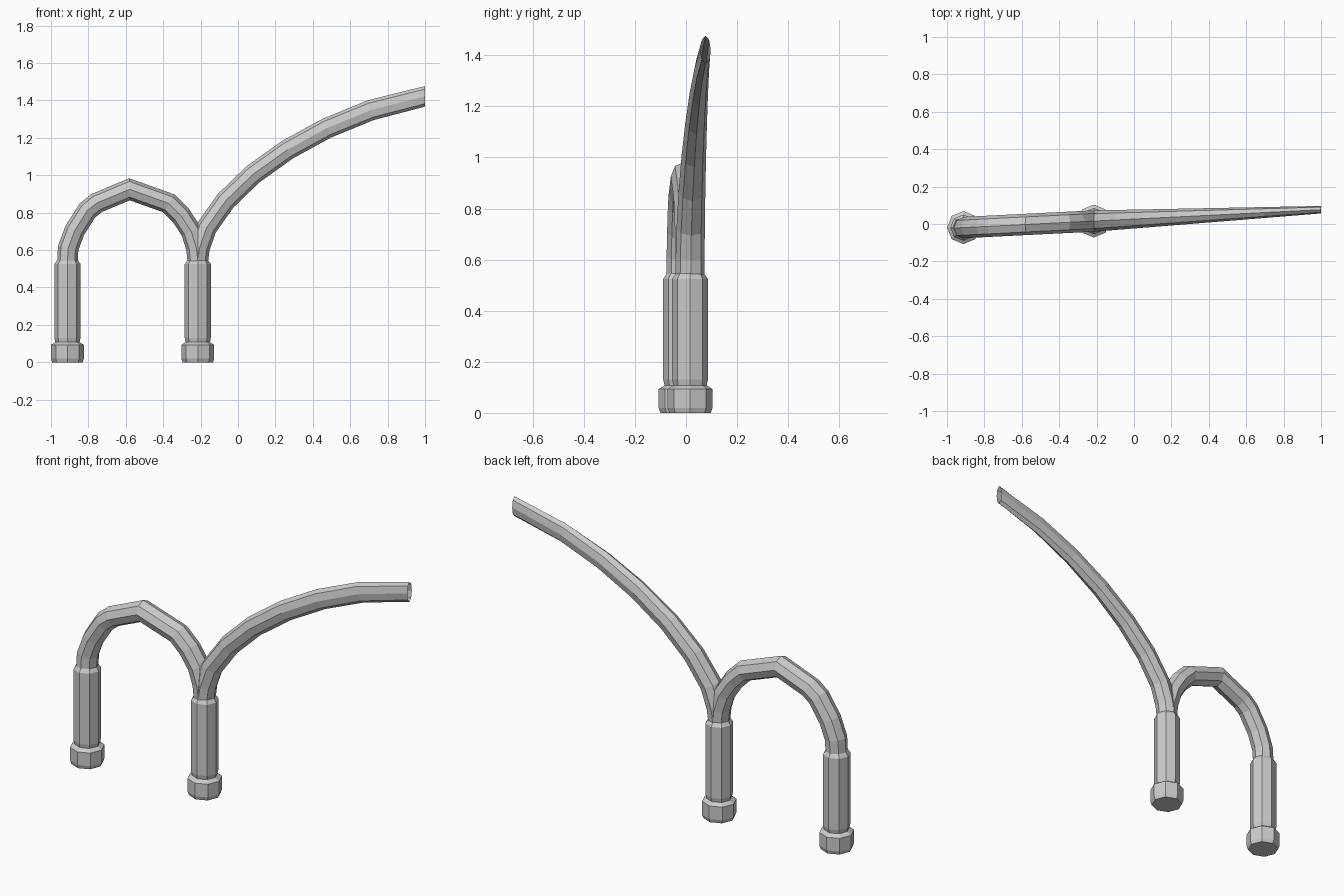
import bpy, bmesh
from math import cos, sin, pi
from mathutils import Vector

if "Cube" in bpy.data.objects:
    bpy.data.objects.remove(bpy.data.objects["Cube"])

SIDES = 8
POST_X = (-0.912, -0.215)


def plan_y(x):
    # the whole piece runs slightly diagonally in plan
    return 0.0265 + 0.05 * x


def finish(bm, name):
    bmesh.ops.remove_doubles(bm, verts=bm.verts, dist=0.002)
    bmesh.ops.recalc_face_normals(bm, faces=bm.faces)
    me = bpy.data.meshes.new(name)
    bm.to_mesh(me)
    bm.free()
    ob = bpy.data.objects.new(name, me)
    bpy.context.collection.objects.link(ob)
    return ob


def bridge(bm, a, b):
    for i in range(SIDES):
        j = (i + 1) % SIDES
        bm.faces.new((a[i], a[j], b[j], b[i]))


def sweep(path, depth, start, end):
    """Octagonal tube along an x-z path; depth(x) is its half-width in y."""
    bm = bmesh.new()
    pts = [Vector((x, 0, z)) for x, z in path]
    rings = []
    for i, p in enumerate(pts):
        d0 = (p - pts[i - 1]).normalized() if i else start
        d1 = (pts[i + 1] - p).normalized() if i < len(pts) - 1 else end
        if i == 0:
            d0 = d1 = start
        elif i == len(pts) - 1:
            d0 = d1 = end
        t = (d0 + d1).normalized()
        side = Vector((-t.z, 0, t.x)) * 0.055 / t.dot(d1)
        ring = []
        for k in range(SIDES):
            a = 2 * pi * k / SIDES
            v = p + side * cos(a)
            v.y = plan_y(v.x) + depth(p.x) * sin(a)
            ring.append(bm.verts.new(v))
        rings.append(ring)
    for a, b in zip(rings, rings[1:]):
        bridge(bm, a, b)
    return bm


def trim(bm, x, keep):
    # cut a tube on the plane where the fork meets
    bmesh.ops.bisect_plane(bm, geom=bm.verts[:] + bm.edges[:] + bm.faces[:],
                           plane_co=(x, 0, 0), plane_no=(-keep, 0, 0),
                           clear_outer=True)


UP, DOWN, RIGHT = Vector((0, 0, 1)), Vector((0, 0, -1)), Vector((1, 0, 0))

# arch between the two posts
arch = sweep([(-0.912, 0.54), (-0.908, 0.61), (-0.873, 0.705), (-0.805, 0.812),
              (-0.755, 0.852), (-0.58, 0.925), (-0.37, 0.85), (-0.305, 0.785),
              (-0.25, 0.7), (-0.222, 0.61), (-0.215, 0.54)],
             lambda x: 0.057, UP, DOWN)
trim(arch, POST_X[1], -1)
finish(arch, "arch_tube")

# long tapering branch, open at its tip
branch = sweep([(-0.215, 0.54), (-0.206, 0.61), (-0.168, 0.72), (-0.065, 0.865),
                (0.08, 1.005), (0.265, 1.137), (0.475, 1.252), (0.71, 1.348),
                (1.0, 1.422)],
               lambda x: 0.057 - 0.037 * max(0, x + 0.215) / 1.215, UP, RIGHT)
trim(branch, POST_X[1], 1)
finish(branch, "branch_tube")

# posts with foot collars, as octagonal turned profiles (radius, z)
PROFILE = [(0.081, 0.0), (0.088, 0.02), (0.088, 0.093), (0.065, 0.108),
           (0.07, 0.13), (0.07, 0.525), (0.056, 0.545)]
for name, x in zip(("left_post", "right_post"), POST_X):
    bm = bmesh.new()
    rings = [[bm.verts.new((x + r * cos(2 * pi * k / SIDES),
                            plan_y(x) + r * sin(2 * pi * k / SIDES), z))
              for k in range(SIDES)] for r, z in PROFILE]
    for a, b in zip(rings, rings[1:]):
        bridge(bm, a, b)
    bm.faces.new(rings[0])
    finish(bm, name)
